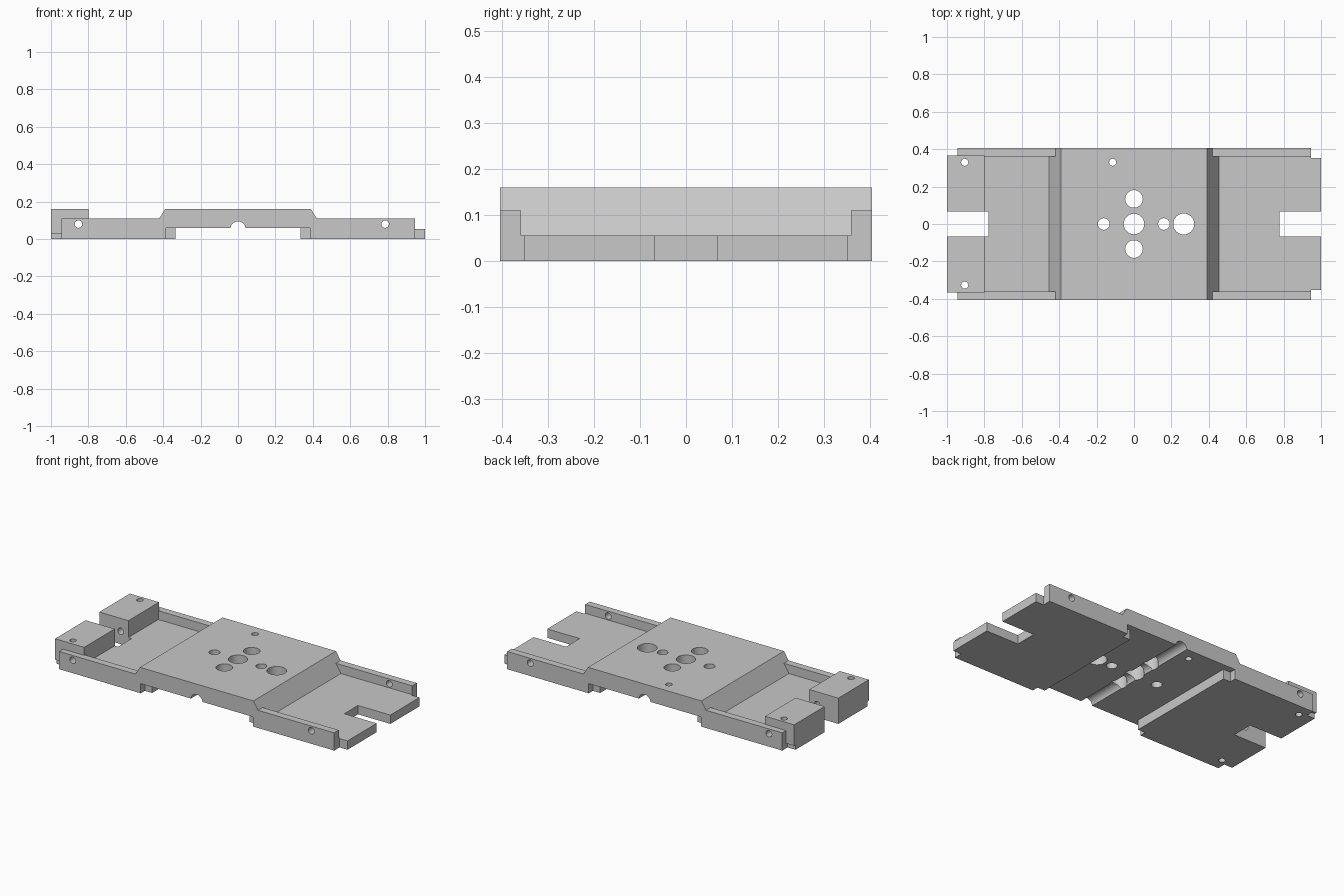
import bpy, bmesh, math
from mathutils import Matrix

cube = bpy.data.objects.get("Cube")
if cube:
    bpy.data.objects.remove(cube, do_unlink=True)

grey = bpy.data.materials.new("machined grey")
grey.use_nodes = True
colour = (0.58, 0.58, 0.58, 1)
grey.diffuse_color = colour
grey.node_tree.nodes["Principled BSDF"].inputs["Base Color"].default_value = colour


def make(name, bm):
    bmesh.ops.recalc_face_normals(bm, faces=bm.faces)
    mesh = bpy.data.meshes.new(name)
    bm.to_mesh(mesh)
    bm.free()
    mesh.materials.append(grey)
    obj = bpy.data.objects.new(name, mesh)
    bpy.context.collection.objects.link(obj)
    return obj


def prism(name, half, y0, y1):
    """Extrude an x-z half profile, mirrored in x, from y0 to y1."""
    outline = half + [(-x, z) for x, z in reversed(half)]
    bm = bmesh.new()
    face = bm.faces.new([bm.verts.new((x, y0, z)) for x, z in outline])
    ext = bmesh.ops.extrude_face_region(bm, geom=[face])["geom"]
    moved = [v for v in ext if isinstance(v, bmesh.types.BMVert)]
    bmesh.ops.translate(bm, verts=moved, vec=(0, y1 - y0, 0))
    return make(name, bm)


def box(name, x0, x1, y0, y1, z0, z1):
    bm = bmesh.new()
    bmesh.ops.create_cube(bm, size=1)
    for v in bm.verts:
        v.co = ((x0 + x1) / 2 + v.co.x * (x1 - x0),
                (y0 + y1) / 2 + v.co.y * (y1 - y0),
                (z0 + z1) / 2 + v.co.z * (z1 - z0))
    return make(name, bm)


def rod(name, r, centre, along_y=False):
    bm = bmesh.new()
    m = Matrix.Translation(centre)
    if along_y:
        m = m @ Matrix.Rotation(math.pi / 2, 4, 'X')
    bmesh.ops.create_cone(bm, cap_ends=True, segments=48, radius1=r, radius2=r,
                          depth=1.2, matrix=m)
    return make(name, bm)


def combine(target, other, operation):
    mod = target.modifiers.new(operation, 'BOOLEAN')
    mod.operation, mod.solver, mod.object = operation, 'EXACT', other
    bpy.context.view_layer.update()
    deps = bpy.context.evaluated_depsgraph_get()
    mesh = bpy.data.meshes.new_from_object(target.evaluated_get(deps))
    target.modifiers.clear()
    target.data = mesh
    bpy.data.objects.remove(other, do_unlink=True)


# Raised bridge and sunken floor on both sides
base = prism("base_plate", [(0.39, 0.16), (0.455, 0.055), (0.945, 0.055),
                            (0.945, 0), (0.335, 0), (0.335, 0.06)], -0.365, 0.365)

# Side rails running the length of the plate
rail = [(0.39, 0.16), (0.421, 0.11), (0.945, 0.11), (0.945, 0),
        (0.385, 0), (0.385, 0.06)]
for y0, y1 in ((-0.405, -0.36), (0.36, 0.405)):
    combine(base, prism("side_rail", rail, y0, y1), 'UNION')

# End tongues and raised blocks on the right-hand end
for s in (-1, 1):
    a, b = sorted((s * 0.9, s * 1.0))
    combine(base, box("end_tongue", a, b, -0.353, 0.353, 0, 0.055), 'UNION')
combine(base, box("end_block", -1, -0.8, -0.367, 0.367, 0.03, 0.16), 'UNION')

# Slots in both ends
for s in (-1, 1):
    a, b = sorted((s * 0.777, s * 1.1))
    combine(base, box("slot_cutter", a, b, -0.067, 0.067, -0.1, 0.3), 'DIFFERENCE')

# Groove under the bridge and cross holes through the rails
for x, z, r in ((0, 0.055, 0.04), (-0.853, 0.08, 0.02), (0.787, 0.08, 0.02)):
    combine(base, rod("cross_cutter", r, (x, 0, z), True), 'DIFFERENCE')

# Vertical holes
holes = [(0, 0, 0.055), (0, 0.134, 0.047), (0, -0.134, 0.047),
         (-0.162, 0, 0.031), (0.16, 0, 0.031), (0.266, 0, 0.056),
         (-0.114, 0.33, 0.019), (-0.905, 0.33, 0.019), (-0.905, -0.327, 0.019)]
for x, y, r in holes:
    combine(base, rod("hole_cutter", r, (x, y, 0)), 'DIFFERENCE')

# Smooth hole walls, crisp edges
bpy.ops.object.select_all(action='DESELECT')
base.select_set(True)
bpy.context.view_layer.objects.active = base
bpy.ops.object.shade_smooth_by_angle(angle=math.radians(30))
